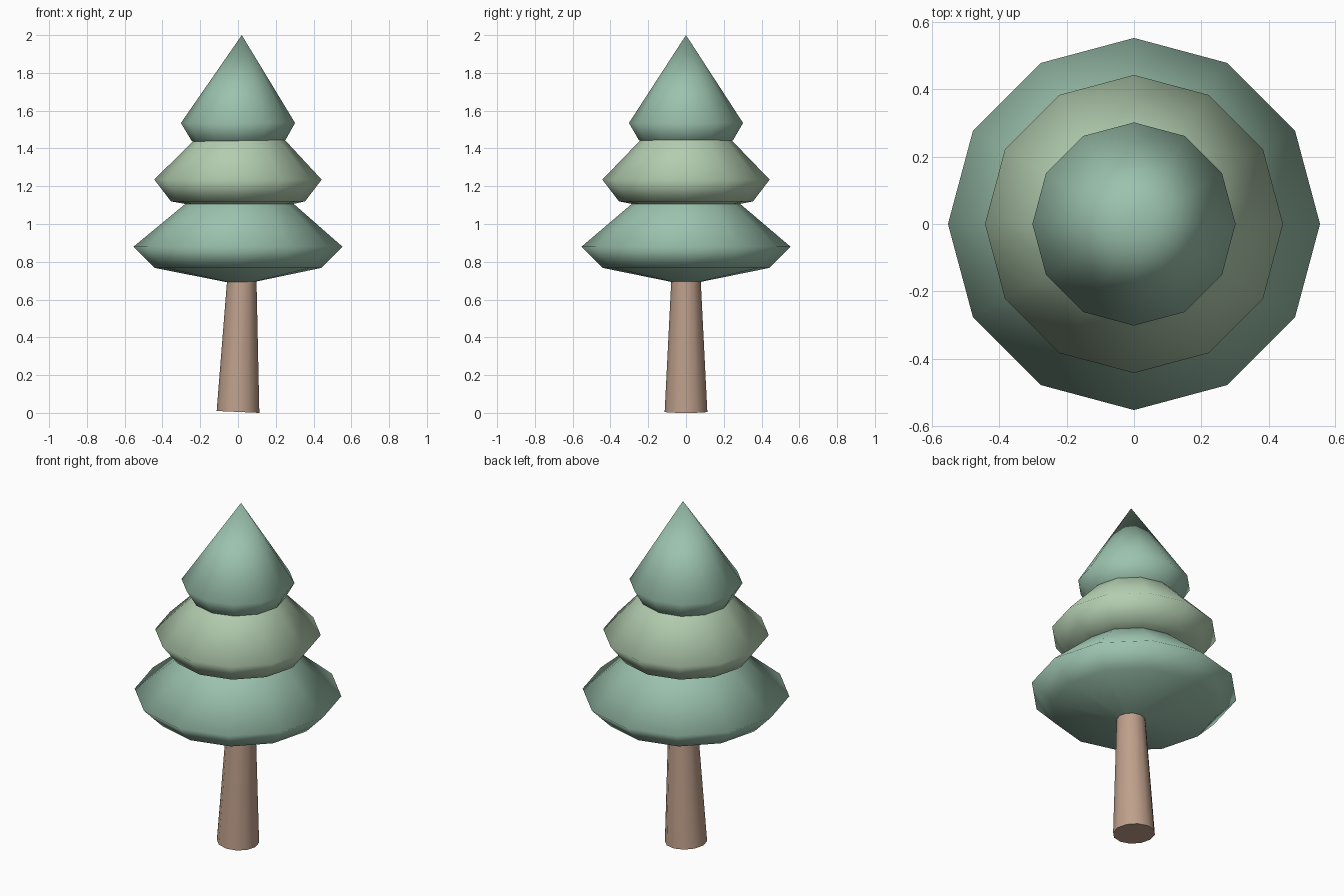
import bpy, bmesh
from math import cos, sin, tau

if "Cube" in bpy.data.objects:
    bpy.data.objects.remove(bpy.data.objects["Cube"])

SIDES = 12


def material(name, rgb):
    mat = bpy.data.materials.new(name)
    mat.diffuse_color = (*rgb, 1)
    mat.use_nodes = True
    mat.node_tree.nodes["Principled BSDF"].inputs["Base Color"].default_value = mat.diffuse_color
    return mat


def lathe(name, rings, mat):
    """Stack rings of (radius, z, centre x, tilt); radius 0 makes a tip."""
    bm = bmesh.new()
    loops = []
    for r, z, cx, tilt in rings:
        if r == 0:
            loops.append([bm.verts.new((cx, 0, z))])
            continue
        angles = [tau * i / SIDES for i in range(SIDES)]
        loops.append([bm.verts.new((cx + r * cos(a), r * sin(a), z + tilt * cos(a)))
                      for a in angles])
    for low, high in zip(loops, loops[1:]):
        for i in range(SIDES):
            j = (i + 1) % SIDES
            if len(low) == 1:
                bm.faces.new((low[0], high[j], high[i]))
            elif len(high) == 1:
                bm.faces.new((low[i], low[j], high[0]))
            else:
                bm.faces.new((low[i], low[j], high[j], high[i]))
    if len(loops[0]) > 1:
        bm.faces.new(loops[0][::-1])
    if len(loops[-1]) > 1:
        bm.faces.new(loops[-1])
    bmesh.ops.recalc_face_normals(bm, faces=bm.faces[:])
    for f in bm.faces:
        f.smooth = len(f.verts) <= 4
    mesh = bpy.data.meshes.new(name)
    bm.to_mesh(mesh)
    bm.free()
    mesh.materials.append(mat)
    obj = bpy.data.objects.new(name, mesh)
    bpy.context.collection.objects.link(obj)
    return obj


bark = material("bark", (0.52, 0.35, 0.26))
green = material("pine_green", (0.33, 0.54, 0.42))
pale = material("pale_green", (0.45, 0.61, 0.43))

# Leaning, tapered trunk
lathe("trunk", [(0.113, 0.005, 0, -0.005), (0.078, 0.70, 0.02, 0)], bark)

# Three foliage tiers: drooping underside, wide rim, sloping top
lathe("lower_foliage", [(0.07, 0.692, 0.01, 0), (0.443, 0.768, 0, 0),
                        (0.553, 0.88, 0, 0), (0.285, 1.108, 0.008, 0)], green)
lathe("middle_foliage", [(0.27, 1.103, 0.008, 0), (0.355, 1.12, 0, 0),
                         (0.443, 1.235, 0, 0), (0.24, 1.445, 0.008, 0)], pale)
lathe("top_foliage", [(0.24, 1.438, 0.005, 0.004), (0.25, 1.445, 0.004, 0.004),
                      (0.302, 1.535, 0, 0), (0, 2.0, 0.02, 0)], green)
